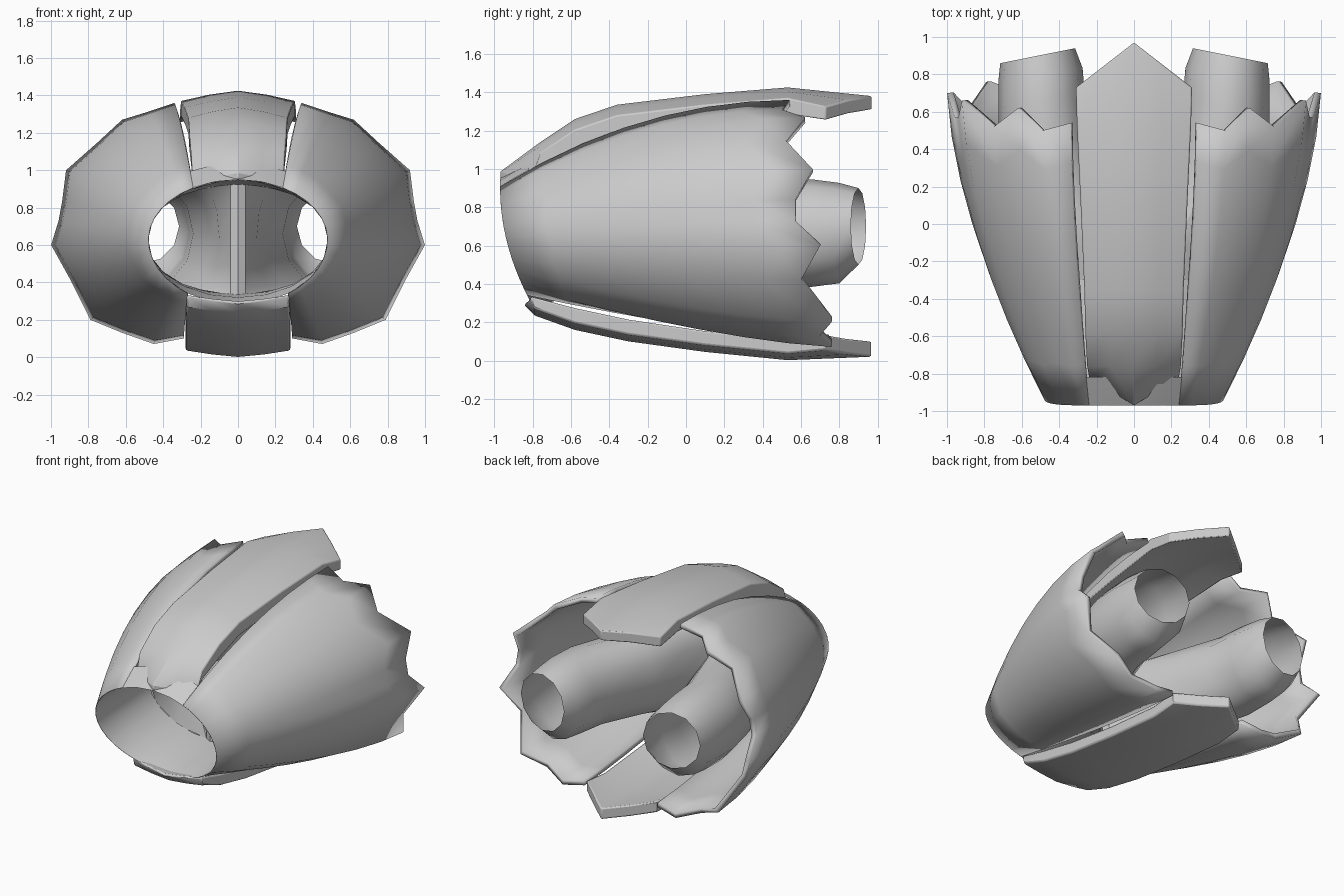
import bpy, bmesh
from math import sin, cos, pi, radians

if "Cube" in bpy.data.objects:
    bpy.data.objects.remove(bpy.data.objects["Cube"])


def loft(name, rows, closed=False, mirror=False, thick=0, caps=False, bevel=0):
    """Skin a list of equal-length point rows."""
    bm = bmesh.new()
    vs = [[bm.verts.new(p) for p in r] for r in rows]
    n = len(rows[0])
    for a, b in zip(vs, vs[1:]):
        for i in range(n if closed else n - 1):
            j = (i + 1) % n
            bm.faces.new((a[i], a[j], b[j], b[i]))
    if caps:
        for r in (vs[0], vs[-1]):
            h = n // 2
            for i in range(h - 1):
                bm.faces.new((r[i], r[i + 1], r[n - 2 - i], r[n - 1 - i]))
    bmesh.ops.recalc_face_normals(bm, faces=bm.faces)
    if thick:  # make sure the skin faces outward before thickening
        if sum(f.normal.x * f.calc_area() for f in bm.faces) < 0:
            bmesh.ops.reverse_faces(bm, faces=bm.faces)
    me = bpy.data.meshes.new(name)
    bm.to_mesh(me)
    bm.free()
    ob = bpy.data.objects.new(name, me)
    bpy.context.collection.objects.link(ob)
    if thick:  # thickness tapers to a thin lip at the front
        vg = ob.vertex_groups.new(name="taper")
        for k in range(len(rows)):
            vg.add(list(range(k * n, k * n + n)), min(1, .08 + k / 3), 'REPLACE')
        m = ob.modifiers.new("thickness", 'SOLIDIFY')
        m.thickness, m.offset, m.vertex_group = thick, -1, "taper"
    if bevel:
        b = ob.modifiers.new("soft_edges", 'BEVEL')
        b.width, b.segments, b.angle_limit = bevel, 2, radians(50)
    if mirror:
        ob.modifiers.new("mirror", 'MIRROR').merge_threshold = 0.0001
    bpy.ops.object.select_all(action='DESELECT')
    bpy.context.view_layer.objects.active = ob
    ob.select_set(True)
    bpy.ops.object.shade_smooth_by_angle(angle=radians(40))
    return ob


CZ = 0.63


def lip_y(z):
    return -0.97 + 0.45 * max(0, 0.9 - z) ** 2


def lip(a, grow=0):
    z = CZ + ((.32 if sin(a) > 0 else .35) + grow) * sin(a)
    return (.48 + grow) * cos(a), lip_y(z), z


def skin(a, x, z, ye, t):
    """Point on the shell, t of the way from the lip to the rear rim (x, ye, z)."""
    fx, fy, fz = lip(a)
    y = fy + (ye - fy) * t
    s = min(1, (y - fy) / (ye + .03 - fy))
    gx = 1 - (1 - s) ** 1.65
    gz = 1 - (1 - s) ** (1.75 + .4 * sin(a))
    return fx + (x - fx) * gx, y, fz + (z - fz) * gz


# Side shells: oval lip swelling back to a jagged edge (x, z, rear y)
rim = [(.34, 1.36, .54), (.49, 1.31, .50), (.62, 1.27, .62), (.75, 1.15, .52),
       (.92, 1.0, .66), (.94, .84, .57), (.96, .73, .57), (1.0, .6, .70),
       (.90, .42, .60), (.79, .2, .76), (.62, .13, .70), (.45, .07, .76), (.29, .1, .74)]
angles = [radians(60 - 116 * i / (len(rim) - 1)) for i in range(len(rim))]
loft("side_shell", [[skin(a, *r, k / 7) for a, r in zip(angles, rim)] for k in range(8)],
     mirror=True, thick=.035)

# Bridge joining the shells across the top of the lip, under the strip
loft("top_bridge", [[skin(radians(90 - 30 * u), .34 * u, 1.40 - .04 * u * u, .54, t)
                     for u in (-1, -.5, 0, .5, 1)] for t in (0, .05, .1)])


# Top and bottom strips: crowned bars (y, outer z, inner z, half width)
def strip(name, prof, crown, front_in, back_in):
    us = [-1, -.5, 0, .5, 1]
    rows = []
    for k, (y, zo, zi, w) in enumerate(prof):
        def pt(u, z):
            d = front_in if k == 0 else -back_in if k == len(prof) - 1 else 0
            return (u * w, y + d * abs(u), z - crown * abs(u) ** 1.4)
        rows.append([pt(u, zo) for u in us] + [pt(u, zi) for u in reversed(us)])
    loft(name, rows, closed=True, caps=True, bevel=.018)


strip("top_strip", [(-.97, .985, .95, .24), (-.76, 1.14, 1.07, .25), (-.58, 1.26, 1.16, .26),
                    (-.36, 1.335, 1.24, .265), (.1, 1.39, 1.30, .285),
                    (.53, 1.425, 1.34, .305), (.97, 1.38, 1.31, .31)], .055, .15, .24)
strip("bottom_strip", [(-.84, .285, .30, .27), (-.79, .235, .295, .275), (-.58, .16, .24, .28),
                       (-.3, .1, .18, .28), (.1, .045, .12, .28),
                       (.53, .002, .08, .28), (.97, .02, .1, .28)], -.035, .03, .24)

# Shared intake funnel behind the lip
ring = [2 * pi * i / 20 for i in range(20)]
loft("intake_funnel", [[lip(a) for a in ring],
                       [(.485 * cos(a), -.65, CZ + .31 * sin(a)) for a in ring],
                       [(.5 * cos(a), -.3, CZ + .295 * sin(a)) for a in ring]], closed=True)

# Twin exhaust ducts: D-shaped entry to round nozzle (y, cx, outer rx, inner rx, rz, cz, tilt)
rows = []
for y, cx, ro, ri, rz, cz, tilt in [(-.3, .04, .46, 0, .295, CZ, 0), (-.12, .2, .35, .1, .295, .635, 0),
                                    (.15, .36, .29, .22, .29, .65, 0), (.45, .475, .25, .235, .285, .66, 0),
                                    (.66, .495, .23, .235, .28, .665, 0),
                                    (.80, .50, .225, .225, .262, .665, -.15),
                                    (.90, .515, .2, .2, .2, .70, -.2)]:
    row = []
    for i in range(12):
        a = 2 * pi * i / 12
        dx = (ro if cos(a) > 0 else ri) * cos(a)
        row.append((cx + dx, y + tilt * dx, cz + rz * sin(a)))
    rows.append(row)
loft("exhaust_duct", rows, closed=True, mirror=True)

# Narrow upright nose dividing the two ducts
loft("duct_divider", [[(x, y, CZ - .295), (x, y, CZ), (x, y, CZ + .295)]
                      for x, y in ((-.04, -.3), (0, -.32), (.04, -.3))])
